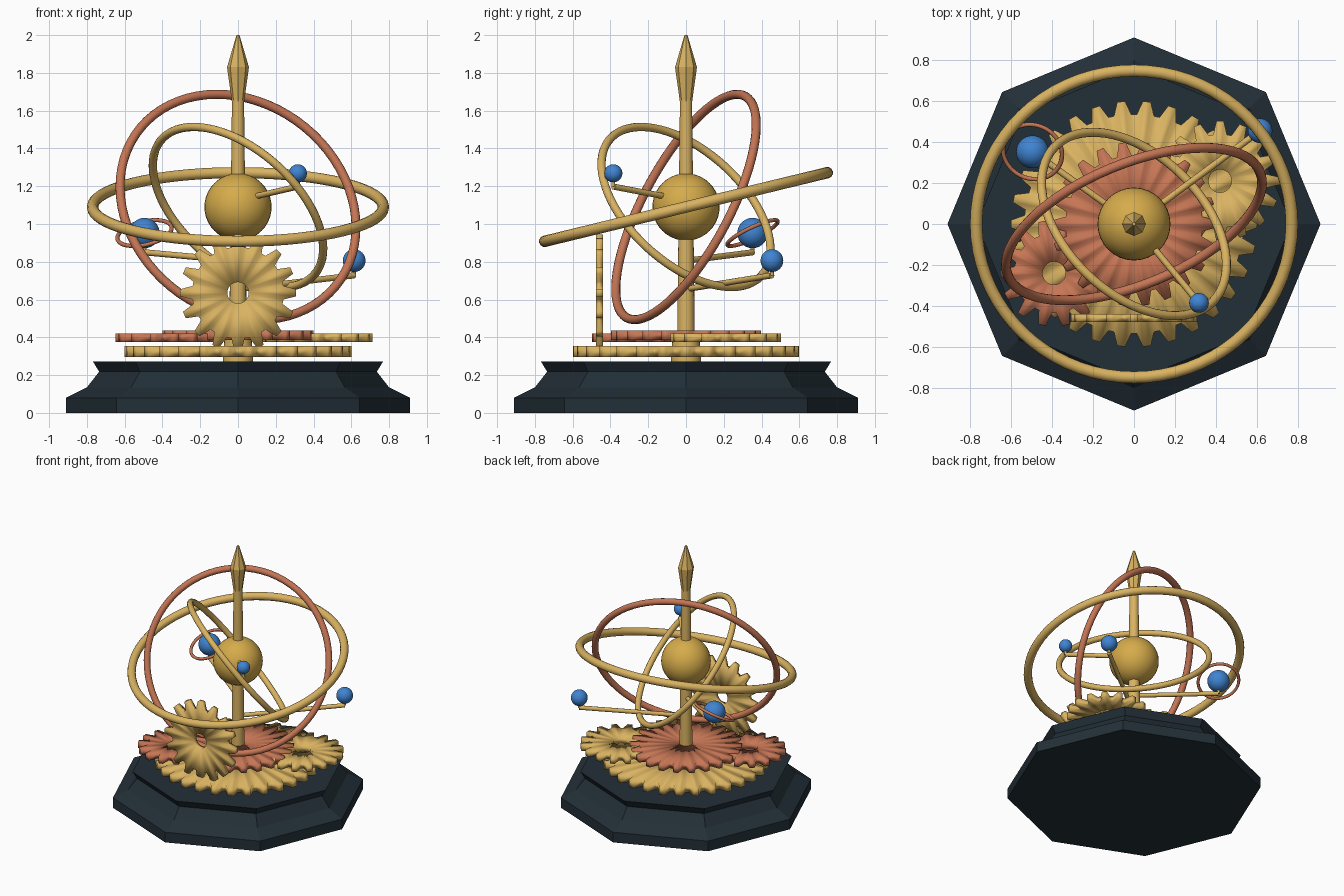
import bpy, bmesh, math
from mathutils import Vector

cube = bpy.data.objects.get("Cube")
if cube:
    bpy.data.objects.remove(cube, do_unlink=True)


def material(name, rgb):
    m = bpy.data.materials.new(name)
    m.use_nodes = True
    m.diffuse_color = (*rgb, 1)
    bsdf = next(n for n in m.node_tree.nodes if n.type == 'BSDF_PRINCIPLED')
    bsdf.inputs["Base Color"].default_value = (*rgb, 1)
    return m


BRASS = material("brass", (0.70, 0.45, 0.12))
GOLD = material("gold", (0.67, 0.41, 0.07))
COPPER = material("copper", (0.56, 0.18, 0.09))
BLUE = material("planet blue", (0.05, 0.23, 0.64))
SLATE = material("dark slate", (0.016, 0.028, 0.038))
CENTRE = Vector((0, 0, 1.09))
UP = Vector((0, 0, 1))


def finish(bm, name, mat, location=(0, 0, 0), axis=UP, smooth=None):
    """Turn a bmesh into an object whose local z points along axis."""
    bmesh.ops.recalc_face_normals(bm, faces=bm.faces)
    me = bpy.data.meshes.new(name)
    bm.to_mesh(me)
    bm.free()
    me.materials.append(mat)
    ob = bpy.data.objects.new(name, me)
    bpy.context.collection.objects.link(ob)
    ob.location = location
    ob.rotation_euler = Vector(axis).to_track_quat('Z', 'Y').to_euler()
    if smooth:
        bpy.ops.object.select_all(action='DESELECT')
        ob.select_set(True)
        bpy.context.view_layer.objects.active = ob
        if smooth >= 180:
            bpy.ops.object.shade_smooth()
        else:
            bpy.ops.object.shade_smooth_by_angle(angle=math.radians(smooth))
    return ob


def circle(bm, radius, z, sides):
    return [bm.verts.new((radius * math.cos(math.tau * i / sides),
                          radius * math.sin(math.tau * i / sides), z)) for i in range(sides)]


def bridge(bm, a, b):
    n = len(a)
    for i in range(n):
        j = (i + 1) % n
        bm.faces.new((a[i], a[j], b[j], b[i]))


def lathe(name, profile, sides, mat, smooth=None, **kw):
    bm = bmesh.new()
    rings = [circle(bm, r, z, sides) for r, z in profile]
    for a, b in zip(rings, rings[1:]):
        bridge(bm, a, b)
    bm.faces.new(rings[0])
    bm.faces.new(rings[-1])
    return finish(bm, name, mat, smooth=smooth, **kw)


def rod(name, start, end, radius, mat):
    d = Vector(end) - Vector(start)
    return lathe(name, [(radius, 0), (radius, d.length)], 12, mat, 40, location=start, axis=d)


def ball(name, centre, radius, mat):
    bm = bmesh.new()
    bmesh.ops.create_uvsphere(bm, u_segments=32, v_segments=20, radius=radius)
    return finish(bm, name, mat, centre, smooth=180)


def hoop(name, centre, axis, major, minor, mat, segments=72, sides=12):
    bm = bmesh.new()
    loops = []
    for k in range(sides):
        t = math.tau * k / sides
        loops.append(circle(bm, major + minor * math.cos(t), minor * math.sin(t), segments))
    for k in range(sides):
        bridge(bm, loops[k], loops[(k + 1) % sides])
    return finish(bm, name, mat, centre, axis, 180)


def gear(name, centre, radius, teeth, thickness, mat, axis=UP, hole=0.056, depth=0.065):
    bm = bmesh.new()
    root = radius - depth
    # each tooth: root, tip, tip, root, as fractions of the pitch
    tooth = [(0.0, root), (0.22, radius), (0.53, radius), (0.75, root)]
    rings = []
    for z in (-thickness / 2, thickness / 2):
        outer, inner = [], []
        for i in range(teeth):
            for f, r in tooth:
                a = math.tau * (i + f - 0.375) / teeth
                c, s = math.cos(a), math.sin(a)
                outer.append(bm.verts.new((r * c, r * s, z)))
                inner.append(bm.verts.new((hole * c, hole * s, z)))
        rings.append((outer, inner))
    (o0, i0), (o1, i1) = rings
    bridge(bm, o0, o1)
    bridge(bm, i0, i1)
    bridge(bm, o0, i0)
    bridge(bm, o1, i1)
    return finish(bm, name, mat, centre, axis, 180)


# Octagonal plinth
lathe("plinth", [(0.91, 0), (0.91, 0.08), (0.80, 0.135), (0.735, 0.22), (0.768, 0.225),
                 (0.768, 0.272)][:3] + [(0.735, 0.218), (0.768, 0.272)], 8, SLATE)

# Central post
lathe("collar", [(0.08, 0.27), (0.08, 0.30), (0.072, 0.39)], 24, BRASS, 40)
lathe("post", [(0.048, 0.27), (0.032, 1.66)], 20, BRASS, 40)
lathe("finial", [(0.03, 1.63), (0.058, 1.83), (0.008, 2.0)], 8, BRASS)
ball("sun", CENTRE, 0.178, GOLD)

# Armillary hoops
hoop("outer_hoop", CENTRE, (0, -0.236, 0.972), 0.77, 0.03, BRASS)
hoop("copper_hoop", CENTRE, (0.343, -0.829, 0.442), 0.665, 0.024, COPPER)
hoop("inner_hoop", CENTRE, (0.55, 0.56, 0.62), 0.54, 0.022, BRASS)

# Gear train
gear("main_gear", (0, 0, 0.325), 0.60, 30, 0.056, BRASS)
gear("copper_gear", (0, 0, 0.411), 0.40, 22, 0.05, COPPER, hole=0.046)
gear("small_copper_gear", (-0.39, -0.24, 0.398), 0.26, 14, 0.045, COPPER)
gear("side_gear", (0.42, 0.21, 0.398), 0.293, 16, 0.045, BRASS)
gear("upright_gear", (0, -0.458, 0.636), 0.308, 16, 0.038, BRASS, axis=(0, -1, 0))

# Planets on arms: position, radius, arm height at the post and at the planet
planets = {
    "front": ((0.317, -0.385, 1.268), 0.048, 1.125, 1.198),
    "right_back": ((0.615, 0.455, 0.806), 0.06, 0.655, 0.728),
    "left_back": ((-0.495, 0.352, 0.952), 0.08, 0.805, 0.85),
}
for name, (p, r, z0, z1) in planets.items():
    tip = (p[0], p[1], z1)
    rod(name + "_arm", (0, 0, z0), tip, 0.016, BRASS)
    rod(name + "_peg", tip, p, 0.01, BRASS)
    ball(name + "_planet", p, r, BLUE)
    if name == "left_back":
        hoop("planet_hoop", p, (-0.2, -0.42, 0.88), 0.147, 0.011, COPPER, 48, 8)
